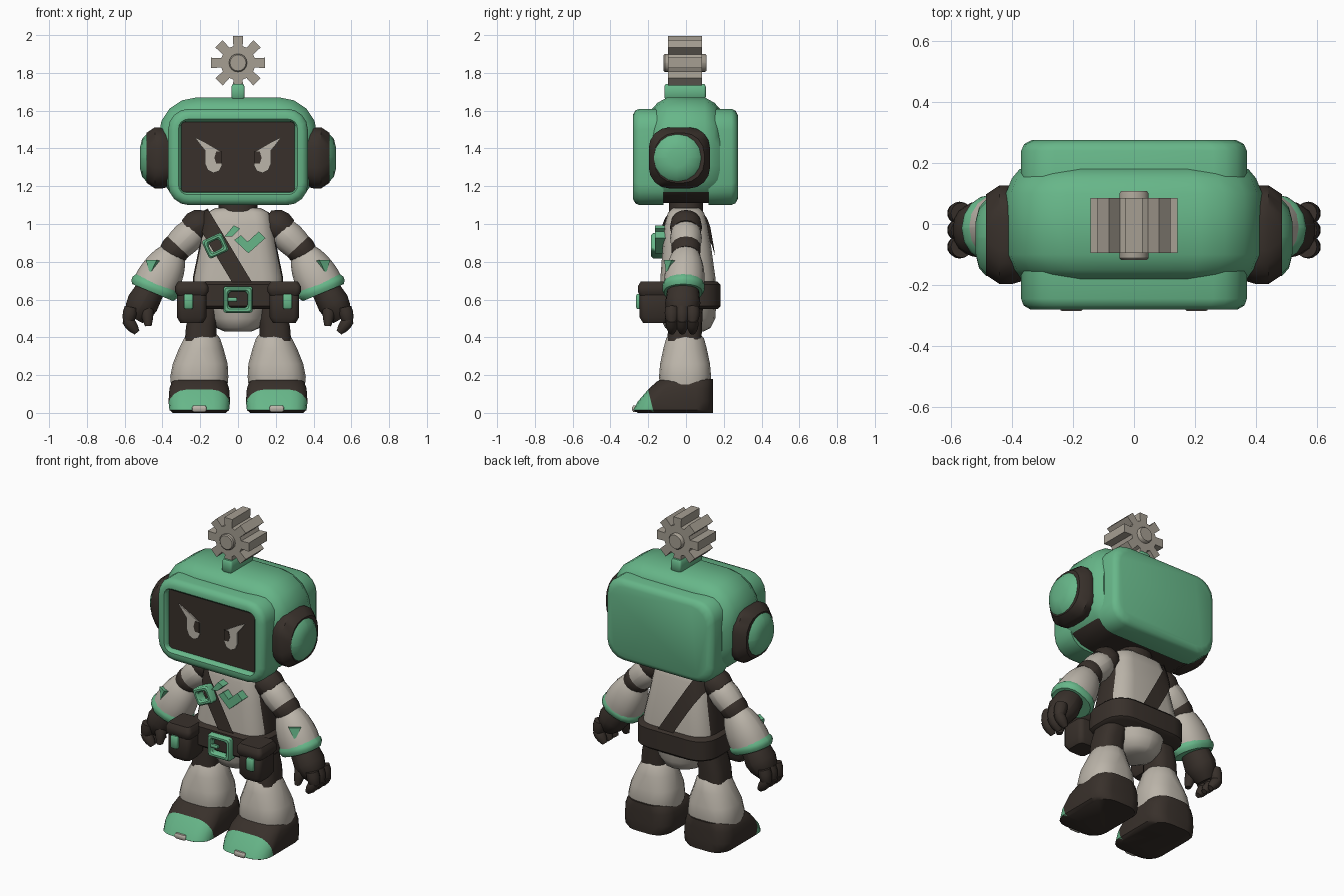
import bpy, bmesh
from math import radians, sin, cos, pi
from mathutils import Matrix, Vector

if "Cube" in bpy.data.objects:
    bpy.data.objects.remove(bpy.data.objects["Cube"])

GREEN, LIGHT, DARK, METAL = range(4)
PALETTE = []
for label, rgb in (("mint green", (.135, .47, .25)), ("warm white", (.50, .46, .40)),
                   ("dark brown", (.040, .030, .024)), ("warm grey metal", (.38, .345, .29))):
    m = bpy.data.materials.new(label)
    m.use_nodes = True
    m.diffuse_color = (*rgb, 1)
    bsdf = m.node_tree.nodes["Principled BSDF"]
    bsdf.inputs["Base Color"].default_value = (*rgb, 1)
    bsdf.inputs["Roughness"].default_value = .7
    PALETTE.append(m)

UP = Matrix.Identity(4)
ALONG_Y = Matrix(((1, 0, 0, 0), (0, 0, 1, 0), (0, 1, 0, 0), (0, 0, 0, 1)))
ALONG_X = Matrix(((0, 0, 1, 0), (1, 0, 0, 0), (0, 1, 0, 0), (0, 0, 0, 1)))
FLIP = Matrix.Scale(-1, 4, (1, 0, 0))
SIDES = (("left", UP), ("right", FLIP))


def finish(name, bm, matrix=UP, rule=None, angle=42):
    """Place the mesh, paint it by an optional rule and link it."""
    bm.transform(matrix)
    bmesh.ops.recalc_face_normals(bm, faces=bm.faces)
    bm.normal_update()
    if rule:
        for f in bm.faces:
            f.material_index = rule(f, f.calc_center_median())
    me = bpy.data.meshes.new(name)
    bm.to_mesh(me)
    bm.free()
    for m in PALETTE:
        me.materials.append(m)
    me.shade_smooth()
    me.set_sharp_from_angle(angle=radians(angle))
    ob = bpy.data.objects.new(name, me)
    bpy.context.collection.objects.link(ob)
    return ob


def loft_mesh(sections, mats, closed=False, k=4):
    """Rounded-rectangle rings (height, cx, cy, half_x, half_y, corner) skinned together."""
    bm = bmesh.new()
    rings = []
    for h, cx, cy, rx, ry, r in sections:
        r = min(r, .97 * min(rx, ry))
        ring = []
        for q, (sx, sy) in enumerate(((1, 1), (-1, 1), (-1, -1), (1, -1))):
            for i in range(k + 1):
                a = (q + i / k) * pi / 2
                ring.append(bm.verts.new((cx + sx * (rx - r) + r * cos(a),
                                          cy + sy * (ry - r) + r * sin(a), h)))
        rings.append(ring)
    n = len(rings[0])
    pairs = list(zip(rings, rings[1:] + rings[:1]))
    for j, (a, b) in enumerate(pairs if closed else pairs[:-1]):
        for i in range(n):
            f = bm.faces.new((a[i], a[(i + 1) % n], b[(i + 1) % n], b[i]))
            f.material_index = mats
    if not closed:
        for ring in (rings[0], rings[-1]):
            bm.faces.new(ring).material_index = mats
    return bm


def loft(name, sections, mat, matrix=UP, rule=None):
    return finish(name, loft_mesh(sections, mat), matrix, rule)


def box(name, c, s, mat, b=.02, matrix=UP):
    """Rounded box from centre and size."""
    x, y, z = (v / 2 for v in s)
    secs = [(h, 0, 0, x - i, y - i, b) for h, i in ((-z, b * .6), (b - z, 0), (z - b, 0), (z, b * .6))]
    return loft(name, secs, mat, matrix @ Matrix.Translation(c))


def frame(name, c, w, h, t, depth, tilt=0):
    """Rectangular buckle ring facing the front."""
    secs = [(d, 0, 0, w / 2 - i, h / 2 - i, .015) for d, i in
            ((depth, 0), (.01, 0), (0, .008), (0, t - .008), (.01, t), (depth, t))]
    place = Matrix.Translation(c) @ Matrix.Rotation(tilt, 4, 'Y') @ ALONG_Y
    return finish(name, loft_mesh(secs, GREEN, closed=True), place)


def prism(name, pts, depth, mat, matrix):
    """Flat outline extruded along its local third axis."""
    bm = bmesh.new()
    f = bm.faces.new([bm.verts.new((u, v, 0)) for u, v in pts])
    f.material_index = mat
    ext = bmesh.ops.extrude_face_region(bm, geom=[f])
    bmesh.ops.translate(bm, vec=(0, 0, depth),
                        verts=[e for e in ext["geom"] if isinstance(e, bmesh.types.BMVert)])
    for f in bm.faces:
        f.material_index = mat
    return finish(name, bm, matrix, angle=25)


def limb(name, a, b, radii, mat, side, flat=1.0):
    """Round limb from a to b; radii are spread evenly with rounded ends."""
    a, b = Vector(a), Vector(b)
    d = b - a
    n = len(radii) - 1
    secs = [(d.length * i / n, 0, 0, r, r * flat, 1) for i, r in enumerate(radii)]
    y = Vector((0, 1, 0))
    x = y.cross(d.normalized())
    rot = Matrix((x, y, d.normalized())).transposed().to_4x4()
    return loft(name, secs, mat, side @ Matrix.Translation(a) @ rot)


# Head shell with a dark underside
loft("head_core", [(y, 0, 1.36 + e, w, .25 + e, .2) for y, w, e in
                   ((-.18, .375, 0), (-.15, .40, .016), (-.10, .42, .03), (.10, .42, .03),
                    (.15, .40, .016), (.18, .375, 0))], GREEN, ALONG_Y,
     lambda f, c: DARK if f.normal.z < -.6 else GREEN)

# Front frame with a recessed screen, and the back cover
loft("head_front_frame", [(y, 0, 1.355, .37 - i, .255 - i, r) for y, i, r in
                          ((-.12, 0, .11), (-.245, 0, .11), (-.267, .008, .11), (-.28, .03, .09),
                           (-.28, .055, .05), (-.27, .066, .03), (-.25, .07, .02))], GREEN, ALONG_Y,
     lambda f, c: DARK if len(f.verts) > 4 and c.y < -.2 else GREEN)
loft("head_back_cover", [(y, 0, 1.355, .37 - i, .255 - i, .11) for y, i in
                         ((.12, 0), (.24, 0), (.262, .01), (.275, .035))], GREEN, ALONG_Y)

# Eyes, ears
EYE = [(.23, 1.46), (.17, 1.43), (.085, 1.38), (.085, 1.31), (.10, 1.28), (.13, 1.27),
       (.16, 1.285), (.175, 1.32), (.175, 1.39), (.20, 1.42)]
PUPIL = [(.085, 1.385), (.115, 1.385), (.125, 1.35), (.115, 1.32), (.085, 1.32)]
for side, flip in SIDES:
    at = flip @ Matrix.Translation((0, -.258, 0)) @ ALONG_Y
    prism(side + "_eye", EYE, .009, LIGHT, at)
    prism(side + "_pupil", PUPIL, .006, DARK, Matrix.Translation((0, -.003, 0)) @ at)
    loft(side + "_ear_pad", [(x, -.035, 1.35, r, r, .11) for x, r in
                             ((.36, .15), (.40, .162), (.44, .162), (.485, .132))],
         DARK, flip @ ALONG_X)
    loft(side + "_ear_cap", [(x, -.045, 1.35, r, r, 1) for x, r in
                             ((.45, .125), (.485, .125), (.508, .10), (.52, .05))],
         GREEN, flip @ ALONG_X)

# Gear on a stem
box("gear_stem", (0, -.005, 1.70), (.07, .22, .08), GREEN, .012)
gear = []
for i in range(8):
    for da, r in ((-.27, .092), (-.19, .145), (.19, .145), (.27, .092)):
        a = i * pi / 4 + da
        gear.append((r * cos(a), r * sin(a)))
prism("gear", gear, .18, METAL, Matrix.Translation((0, -.095, 1.853)) @ ALONG_Y)
loft("gear_hub", [(y, 0, 1.853, r, r, 1) for y, r in
                  ((-.118, .042), (-.112, .048), (.10, .048), (.108, .042))], METAL, ALONG_Y)

# Neck and torso with dark side panels
loft("neck", [(1.03, 0, 0, .11, .09, 1), (1.13, 0, 0, .10, .09, 1)], DARK)
TORSO = [(.58, 0, .01, .24, .15, .11), (.72, 0, .01, .238, .145, .11), (.88, 0, .005, .205, .128, .1),
         (1.0, 0, 0, .185, .112, .09), (1.06, 0, 0, .165, .095, .08), (1.085, 0, 0, .12, .07, .06)]
loft("torso", TORSO, LIGHT, UP,
     lambda f, c: DARK if abs(f.normal.x) > .85 and c.z < 1.04 else LIGHT)

# Diagonal strap: a slightly larger torso shell sliced by two slanted planes
bm = loft_mesh([(h + .012 * (h > 1), x, y, a + .014, b + .014, r + .012) for h, x, y, a, b, r in TORSO], DARK)
across = Vector((.857, 0, .516))
mid = Vector((-.08, 0, .86))
for sgn in (1, -1):
    bmesh.ops.bisect_plane(bm, geom=bm.verts[:] + bm.edges[:] + bm.faces[:], clear_outer=True,
                           plane_co=mid + across * .045 * sgn, plane_no=across * sgn)
finish("shoulder_strap", bm)
frame("strap_buckle", (-.12, -.185, .885), .115, .105, .026, .06, radians(-25))

# Chest badge pieces
CHEST = Matrix.Translation((0, -.165, 0)) @ ALONG_Y
prism("chest_tab", [(-.07, .935), (-.03, .905 + .03), (.012, .975), (-.022, .993)], .06, GREEN, CHEST)
prism("chest_chevron", [(-.02, .915), (.015, .94), (.05, .905), (.11, .96), (.145, .925), (.055, .845)],
      .06, GREEN, CHEST)

# Pelvis, belt and buckle
loft("pelvis", [(z, 0, .01, a, b, 1) for z, a, b in
                ((.43, .07, .08), (.45, .115, .12), (.50, .15, .145), (.58, .17, .15))], LIGHT)
loft("belt", [(z, 0, .01, .265 - i, .172 - i, .12) for z, i in
              ((.55, .015), (.565, 0), (.68, 0), (.695, .015))], DARK)
frame("belt_buckle", (0, -.195, .60), .155, .14, .028, .05)
box("buckle_pin", (-.03, -.185, .60), (.05, .02, .02), GREEN, .004)

for side, flip in SIDES:
    # Pouches
    box(side + "_pouch", (.245, -.165, .58), (.155, .16, .21), DARK, .03, flip)
    box(side + "_pouch_flap", (.245, -.165, .655), (.175, .18, .08), DARK, .025, flip)
    box(side + "_pouch_clip", (.262, -.25, .59), (.05, .03, .08), GREEN, .01, flip)

    # Arm
    limb(side + "_shoulder_joint", (.15, 0, 1.03), (.26, 0, .96), (.05, .08, .085, .07), DARK, flip)
    limb(side + "_upper_arm", (.20, 0, .995), (.34, 0, .86), (.05, .078, .084, .08, .07), LIGHT, flip)
    limb(side + "_elbow", (.30, 0, .90), (.36, 0, .835), (.068, .078, .078, .07), DARK, flip)
    limb(side + "_forearm", (.335, 0, .865), (.445, -.012, .66),
         (.06, .088, .105, .115, .12, .118), LIGHT, flip, .9)
    limb(side + "_cuff", (.43, -.012, .69), (.452, -.015, .637), (.118, .13, .13, .118), GREEN, flip, .85)
    aim = Vector((.55, -.8, .15)).to_track_quat('Z', 'Y').to_matrix().to_4x4()
    prism(side + "_forearm_mark", [(-.035, .03), (.035, .03), (.0, -.045)], .03, GREEN,
          flip @ Matrix.Translation((.445, -.075, .775)) @ aim)

    # Hand
    limb(side + "_palm", (.46, -.015, .66), (.55, -.02, .50), (.075, .08, .085, .075, .05), DARK, flip, 1.1)
    for i, y in enumerate((-.075, -.02, .035)):
        limb(f"{side}_finger_{i + 1}", (.565, y, .56), (.585, y, .47), (.035, .038, .034, .022), DARK, flip)
        limb(f"{side}_fingertip_{i + 1}", (.59, y, .495), (.535, y, .425), (.028, .032, .028, .016), DARK, flip)
    limb(side + "_thumb", (.485, -.06, .58), (.475, -.09, .46), (.03, .036, .03, .018), DARK, flip)

    # Leg
    loft(side + "_thigh", [(.34, .2, -.01, .085, .09, .06), (.46, .195, -.005, .08, .09, .06),
                           (.57, .17, 0, .075, .09, .06)], DARK, flip)
    loft(side + "_lower_leg", [(z, x, -.005, a, b, .11) for z, x, a, b in
                               ((.10, .205, .145, .125), (.19, .205, .154, .138), (.26, .2, .145, .132),
                                (.34, .195, .118, .115), (.395, .19, .095, .10), (.415, .19, .078, .082))],
         LIGHT, flip)

    # Boot with a green toe cap
    bm = loft_mesh([(z, .205, (f + .142) / 2, a, (.142 - f) / 2, .09) for z, f, a in
                    ((0, -.255, .14), (.015, -.28, .158), (.06, -.255, .163),
                     (.13, -.195, .158), (.165, -.155, .145), (.18, -.13, .13))], DARK)
    bmesh.ops.bisect_plane(bm, geom=bm.verts[:] + bm.edges[:] + bm.faces[:],
                           plane_co=(0, -.195, .1), plane_no=(0, 1, .25))
    finish(side + "_boot", bm, flip, lambda f, c: GREEN if c.y + .25 * c.z < -.172
           and f.normal.z > -.8 else DARK)
    box(side + "_toe_plate", (.205, -.272, .022), (.075, .026, .032), LIGHT, .008, flip)
